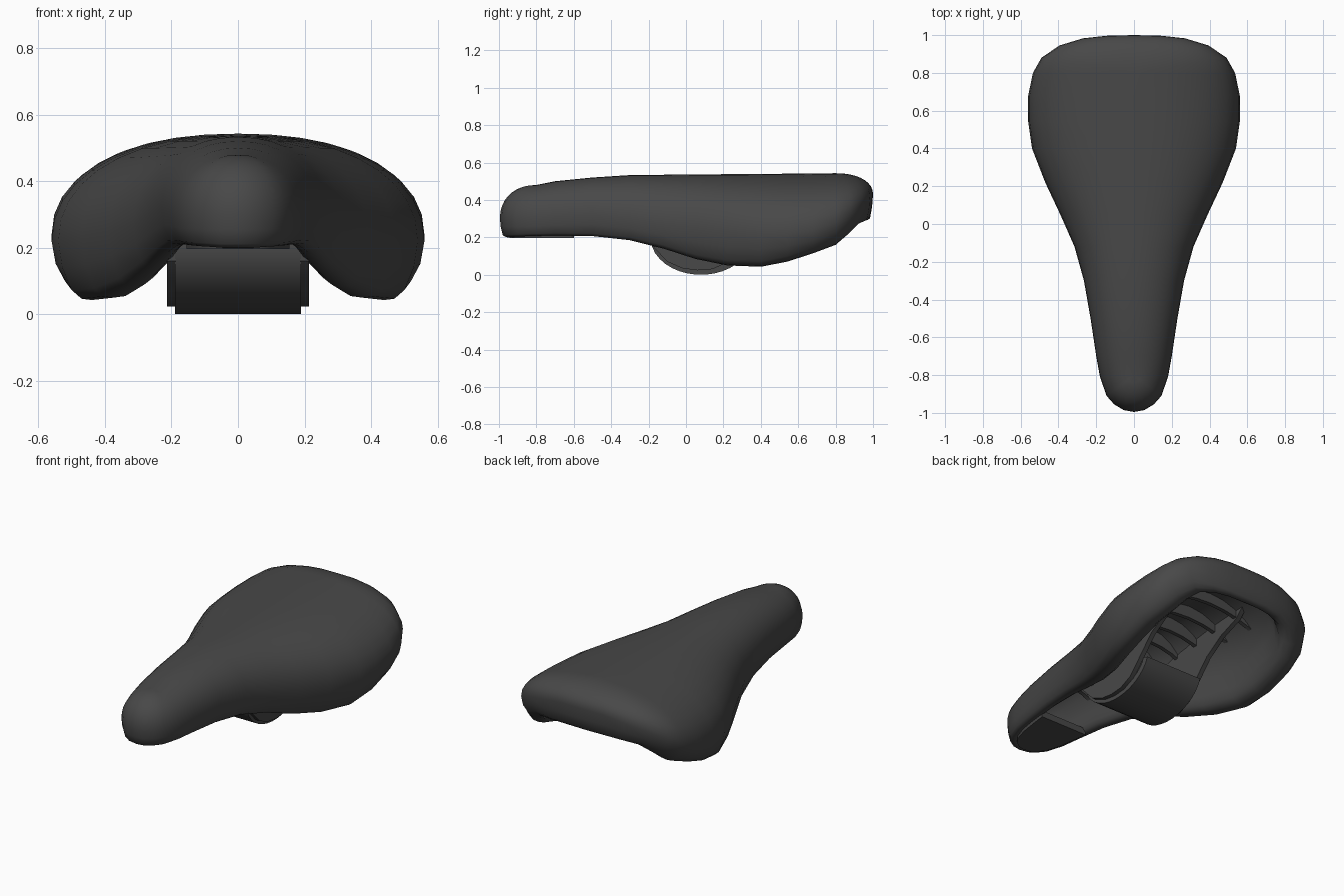
import bpy, bmesh, math

if "Cube" in bpy.data.objects:
    bpy.data.objects.remove(bpy.data.objects["Cube"])

mat = bpy.data.materials.new("charcoal")
mat.diffuse_color = (0.065, 0.065, 0.065, 1)
mat.use_nodes = True
mat.node_tree.nodes["Principled BSDF"].inputs["Base Color"].default_value = mat.diffuse_color

# Half outline from nose to tail: x, y, height of widest point, height of rim
OUTLINE = [
    (0, -.995, .30, .20), (.055, -.985, .30, .20), (.105, -.955, .30, .203),
    (.145, -.91, .30, .205), (.18, -.81, .30, .208), (.20, -.7, .31, .21),
    (.23, -.5, .32, .207), (.265, -.3, .30, .185), (.315, -.12, .27, .14),
    (.39, .05, .25, .085), (.47, .22, .23, .05), (.54, .4, .22, .043),
    (.56, .54, .22, .07), (.56, .68, .24, .115), (.535, .8, .28, .16),
    (.49, .88, .33, .215), (.395, .945, .38, .27), (.27, .983, .41, .285),
    (.14, .997, .43, .29), (0, 1.0, .43, .29)]
SPINE = [(-.8, .48), (-.7, .50), (-.5, .52), (-.3, .533), (0, .536), (.5, .54), (.8, .543)]


def interp(pts, y, col):
    for a, b in zip(pts, pts[1:]):
        if a[-2 if len(a) == 2 else 1] <= y <= b[-2 if len(b) == 2 else 1]:
            i = 0 if len(a) == 2 else 1
            f = (y - a[i]) / (b[i] - a[i])
            return a[col] + f * (b[col] - a[col])
    return pts[-1][col]


def finish(bm, name, angle=40):
    bmesh.ops.remove_doubles(bm, verts=bm.verts, dist=.0004)
    bmesh.ops.recalc_face_normals(bm, faces=bm.faces)
    me = bpy.data.meshes.new(name)
    bm.to_mesh(me)
    bm.free()
    me.materials.append(mat)
    ob = bpy.data.objects.new(name, me)
    bpy.context.collection.objects.link(ob)
    bpy.context.view_layer.objects.active = ob
    ob.select_set(True)
    bpy.ops.object.shade_smooth_by_angle(angle=math.radians(angle))
    ob.select_set(False)
    return ob


def prism(name, pts, place, lo, hi):
    """Extrude a closed 2D profile between lo and hi along one axis."""
    bm = bmesh.new()
    a = [bm.verts.new(place(u, v, lo)) for u, v in pts]
    b = [bm.verts.new(place(u, v, hi)) for u, v in pts]
    bm.faces.new(a)
    bm.faces.new(b)
    n = len(pts)
    for i in range(n):
        j = (i + 1) % n
        bm.faces.new((a[i], a[j], b[j], b[i]))
    return finish(bm, name, 35)


def section(x, y, zo, zr):
    """Points from spine, over the top, round the rim and up inside to the ceiling."""
    sy = max(-.8, min(.8, y))
    sz = interp(SPINE, sy, 1)
    length = math.hypot(x, y - sy)
    k = min(1, length / .5)
    out = []

    def put(h, z):
        out.append((x * h, sy + (y - sy) * h, z))
    for i in range(10):
        a = i / 9 * math.pi / 2
        put(math.sin(a) ** .92, zo + (sz - zo) * max(0, math.cos(a)) ** .92)
    for inset, z in ((.012, zo * .55 + zr * .45), (.04, zr + .03 * k), (.07, zr + .004),
                     (.10, zr), (.14, zr + .005), (.17, zr + .03 * k), (.19, zr + .08 * k)):
        put(1 - inset * k / length, z)
    base, edge = zr + .08 * k, 1 - .19 * k / length
    for i in range(1, 7):
        a = math.pi / 2 * (1 - i / 6)
        put(edge * math.sin(a), base + (sz - .06 - base) * math.cos(a))
    return out


# Padded cover with rolled rim and hollow underside
loop = OUTLINE + [(-x, y, a, b) for x, y, a, b in OUTLINE[-2:0:-1]]
bm = bmesh.new()
rings = [[bm.verts.new(p) for p in section(*o)] for o in loop]
for i, r in enumerate(rings):
    q = rings[(i + 1) % len(rings)]
    for j in range(len(r) - 1):
        bm.faces.new((r[j], q[j], q[j + 1], r[j + 1]))
bmesh.ops.remove_doubles(bm, verts=bm.verts, dist=.0004)
finish(bm, "saddle_cover", 60)

# Plate closing the underside of the nose
nose = [(x * .72, -.6 + (y + .6) * .87) for x, y, _, _ in OUTLINE if y < -.65]
nose += [(.155, -.6)]
nose += [(-x, y) for x, y in nose[:0:-1]]
prism("nose_plate", nose, lambda u, v, w: (u, v, w), .196, .235)

# Cross ribs under the shell
for y, depth in ((-.52, .08), (-.4, .08), (-.26, .09), (-.02, .1),
                 (.14, .1), (.3, .1), (.46, .09), (.64, .08)):
    w, zo, sz = interp(OUTLINE, y, 0), interp(OUTLINE, y, 2), interp(SPINE, y, 1) - .04
    arc = [math.radians(-60 + 12 * i) for i in range(11)]
    top = [(.84 * w * math.sin(a), zo + (sz - zo) * math.cos(a)) for a in arc]
    low = [(x, z - depth) for x, z in reversed(top)]
    prism("cross_rib", top + low, lambda u, v, t: (u, t, v), y - .012, y + .012)

# Lengthwise rails that carry the clamp
RAIL = [(-.19, .44), (-.185, .16), (-.1, .07), (-.02, .035), (.06, .024), (.14, .03),
        (.22, .065), (.3, .15), (.4, .26), (.52, .34), (.65, .39), (.72, .46)]
for s in (-1, 1):
    prism("side_rail", RAIL, lambda u, v, t: (t, u, v), s * .2 - .014, s * .2 + .014)

# Curved clamp strap between the rails
ang = [math.radians(155 + 10 * i) for i in range(20)]
outer = [(.08 + .27 * math.cos(a), .2 + .2 * math.sin(a)) for a in ang]
inner = [(.08 + .235 * math.cos(a), .2 + .165 * math.sin(a)) for a in reversed(ang)]
prism("clamp_strap", outer + inner, lambda u, v, t: (t, u, v), -.189, .189)
